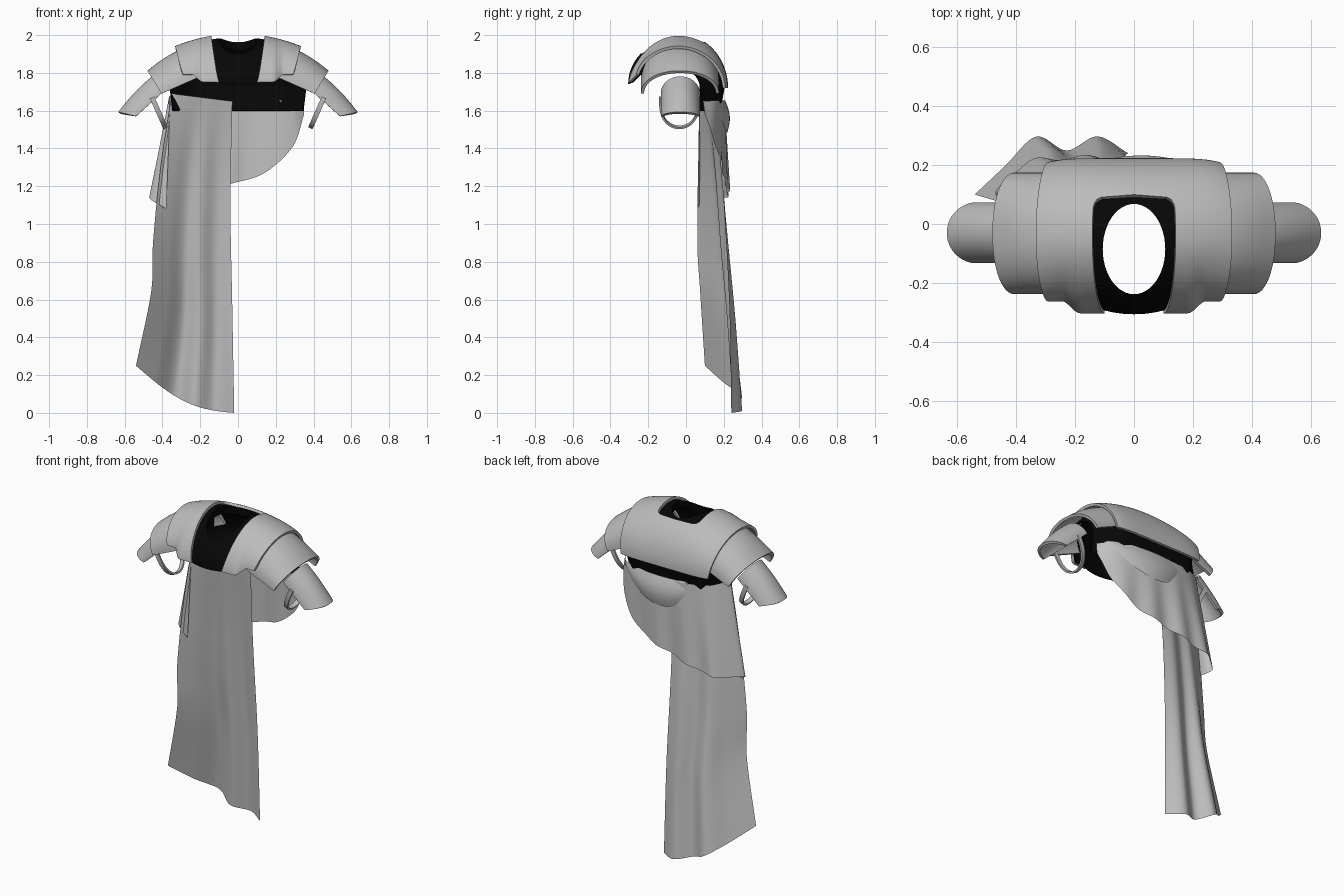
import bpy, bmesh, math
from mathutils import Vector

if "Cube" in bpy.data.objects:
    bpy.data.objects.remove(bpy.data.objects["Cube"])


def material(name, value):
    m = bpy.data.materials.new(name)
    m.use_nodes = True
    m.diffuse_color = (value, value, value, 1)
    m.node_tree.nodes["Principled BSDF"].inputs["Base Color"].default_value = (value, value, value, 1)
    return m


plate_grey = material("plate_grey", 0.5)
cloth_grey = material("cloth_grey", 0.53)
black = material("underlay_black", 0.002)


def spline(points, t):
    """Smooth curve through evenly spaced points."""
    pts = [Vector(p) for p in points]
    n = len(pts) - 1
    i = min(int(t * n), n - 1)
    f = t * n - i
    b, c = pts[i], pts[i + 1]
    a = pts[i - 1] if i else b * 2 - c
    d = pts[i + 2] if i + 2 <= n else c * 2 - b
    return 0.5 * (2 * b + (c - a) * f + (2 * a - 5 * b + 4 * c - d) * f ** 2 + (3 * b - a - 3 * c + d) * f ** 3)


def smoothstep(t):
    t = max(0, min(1, t))
    return t * t * (3 - 2 * t)


def sheet(name, func, nu, nv, mat, thick=0, mirror=False, cutter=None):
    """Grid surface from func(u, v), optionally mirrored, thickened and cut."""
    bm = bmesh.new()
    grid = [[bm.verts.new(func(i / nu, j / nv)) for i in range(nu + 1)] for j in range(nv + 1)]
    for j in range(nv):
        for i in range(nu):
            bm.faces.new((grid[j][i], grid[j][i + 1], grid[j + 1][i + 1], grid[j + 1][i]))
    bmesh.ops.remove_doubles(bm, verts=bm.verts, dist=0.0001)
    mesh = bpy.data.meshes.new(name)
    bm.to_mesh(mesh)
    bm.free()
    ob = bpy.data.objects.new(name, mesh)
    bpy.context.collection.objects.link(ob)
    if mirror:
        ob.modifiers.new("mirror", 'MIRROR')
    if thick:
        mod = ob.modifiers.new("thickness", 'SOLIDIFY')
        mod.thickness, mod.offset = thick, 0
    if cutter:
        mod = ob.modifiers.new("opening", 'BOOLEAN')
        mod.object, mod.operation, mod.solver = cutter, 'DIFFERENCE', 'EXACT'
    final = bpy.data.meshes.new_from_object(ob.evaluated_get(bpy.context.evaluated_depsgraph_get()))
    ob.modifiers.clear()
    ob.data = final
    final.materials.clear()
    final.materials.append(mat)
    for p in final.polygons:
        p.material_index = 0
    bpy.ops.object.select_all(action='DESELECT')
    ob.select_set(True)
    bpy.context.view_layer.objects.active = ob
    bpy.ops.object.shade_smooth_by_angle(angle=math.radians(45))
    return ob


# Shared arch over the shoulders, running from the chest (v=0) to the back (v=1)
def arch_point(x, v, inset=0.0):
    c, s = -math.cos(math.pi * v), math.sin(math.pi * v)
    ax = abs(x)
    step = smoothstep((ax - 0.18) / 0.06)
    squeeze = max(0, ax - 0.24) if inset else 0
    top = 2.0 - 0.6 * ax * ax - inset - 2 * squeeze ** 1.5
    if c < 0:
        reach, foot = 0.255 - 0.04 * step - 0.3 * squeeze, 1.75 + 0.04 * step
        s **= 1 + 0.35 * min(1, ax / 0.12)
    else:
        reach, foot = 0.255 - 0.03 * min(1, ax / 0.33) ** 6 - 0.8 * squeeze, 1.72
    reach -= inset
    return Vector((x, -0.04 + reach * c, foot + (top - foot) * s))


# Upper yoke plate, open at the front and around the neck
def yoke(u, v):
    s = math.sin(math.pi * v)
    y = -0.04 - 0.255 * math.cos(math.pi * v)
    inner = 0.10 + 0.04 * s
    if y > 0.095:
        inner = 0
    elif y > 0.035:
        inner *= (1 - ((y - 0.035) / 0.061) ** 4) ** (1 / 4)
    outer = 0.29 + 0.04 * s
    return arch_point(inner + (outer - inner) * u, v)


sheet("yoke_plate", yoke, 24, 90, plate_grey, 0.016, mirror=True)


# Dark underlay, swelling at the chest and reaching deeper at the back
def underlay(u, v):
    x = -0.36 + 0.72 * u
    if v < 0.85:
        p = arch_point(x, v / 0.85, 0.014)
        swell = max(0, 1 - (x / 0.13) ** 2) * max(0, math.cos(math.pi * v / 0.85))
        return p + Vector((0, -0.022, -0.008)) * swell
    drop = (v - 0.85) / 0.15
    return arch_point(x, 1, 0.014) + Vector((-0.04 * x, -0.022, -0.12)) * drop


bpy.ops.mesh.primitive_cylinder_add(vertices=48, radius=1, depth=0.4, location=(0, -0.085, 2.03))
cutter = bpy.context.object
cutter.scale = (0.106, 0.153, 1)
cutter.hide_render = True
bpy.context.view_layer.update()
sheet("underlay", underlay, 40, 60, black, 0.006, cutter=cutter)
bpy.data.objects.remove(cutter)


# Inner lip hanging from the rim of the neck opening
def neck_lip(u, v):
    a = 2 * math.pi * u
    x, y = 0.106 * math.cos(a), -0.085 + 0.153 * math.sin(a)
    p = arch_point(x, math.acos(-(y + 0.04) / 0.241) / math.pi, 0.014)
    return (x, y, p.z - 0.04 * v)


sheet("neck_lip", neck_lip, 48, 3, black)


# Curved shoulder plates: a tilted arch swept from the inner to the outer rim
def shoulder_plate(name, tops, feet, front, back, power):
    def f(u, v):
        c, s = -math.cos(math.pi * v), math.sin(math.pi * v)
        top = Vector(tops[0]).lerp(Vector(tops[1]), u)
        foot = Vector(feet[0]).lerp(Vector(feet[1]), u)
        p = foot.lerp(top, s ** power)
        y = (front + back) / 2 + (back - front) / 2 * math.copysign(abs(c) ** 0.95, c)
        return (p.x, y, p.y + 0.012 * math.sin(math.pi * u) * s)
    sheet(name, f, 12, 48, plate_grey, 0.016, mirror=True)


shoulder_plate("middle_shoulder_plate", ((0.28, 1.925), (0.475, 1.805)), ((0.20, 1.78), (0.405, 1.69)),
               -0.23, 0.166, 0.95)
shoulder_plate("outer_shoulder_plate", ((0.45, 1.775), (0.628, 1.588)), ((0.395, 1.70), (0.54, 1.57)),
               -0.125, 0.065, 1.15)


# Arm straps hanging below the outer plates
def strap(u, v):
    a = math.pi * v
    p = Vector((0.455, 1.67)).lerp(Vector((0.385, 1.512)), math.sin(a) ** 0.7)
    w = (u - 0.5) * 0.026
    return (p.x + 0.9 * w, -0.035 - 0.103 * math.cos(a), p.y - 0.4 * w)


sheet("arm_strap", strap, 2, 36, plate_grey, 0.01, mirror=True)

# Long cape hanging on the right half of the back
cape_outer = [(-.35, .07, 1.69), (-.41, .065, 1.3), (-.45, .06, .9), (-.46, .075, .64), (-.54, .10, .25)]
cape_inner = [(-.03, .16, 1.65), (-.04, .20, 1.11), (-.03, .23, .55), (-.02, .24, 0)]
cape_folds = [(0, 0), (.07, 0), (.14, 0), (.065, 0), (.085, 0), (0, 0)]


def cape(u, v):
    p = spline(cape_outer, v).lerp(spline(cape_inner, v), u)
    p.y += spline(cape_folds, u).x * v
    p.z -= 0.065 * math.sin(math.pi * u) * v ** 3
    return p


sheet("long_cape", cape, 40, 50, cloth_grey)

# Short slanted cape layer, wrapping forward at the right edge
layer_top = [(.345, .09, 1.65), (.28, .16, 1.65), (.14, .20, 1.65), (0, .205, 1.65),
             (-.14, .20, 1.65), (-.27, .165, 1.66), (-.36, .10, 1.68), (-.36, .07, 1.6)]
layer_hem = [(.35, .10, 1.58), (.29, .16, 1.41), (.14, .20, 1.27), (-.03, .215, 1.215),
             (-.2, .225, 1.17), (-.35, .21, 1.14), (-.47, .105, 1.14), (-.38, .06, 1.08)]


def short_layer(u, v):
    p = spline(layer_top, u).lerp(spline(layer_hem, u), v)
    p.y += 0.01 * math.sin(38 * u) * v * math.sin(math.pi * u)
    return p


sheet("short_cape_layer", short_layer, 64, 24, cloth_grey)


# Draped cowl below the back plate
def cowl(u, v):
    bow = max(0, math.sin(math.pi * u))
    x = 0.32 - 0.59 * u
    y = 0.13 + 0.077 * bow ** 0.6 + (0.01 * v + 0.02 * math.sin(math.pi * v)) * bow
    return (x, y, 1.655 - 0.175 * v * bow ** 0.8)


sheet("draped_cowl", cowl, 36, 16, cloth_grey)
